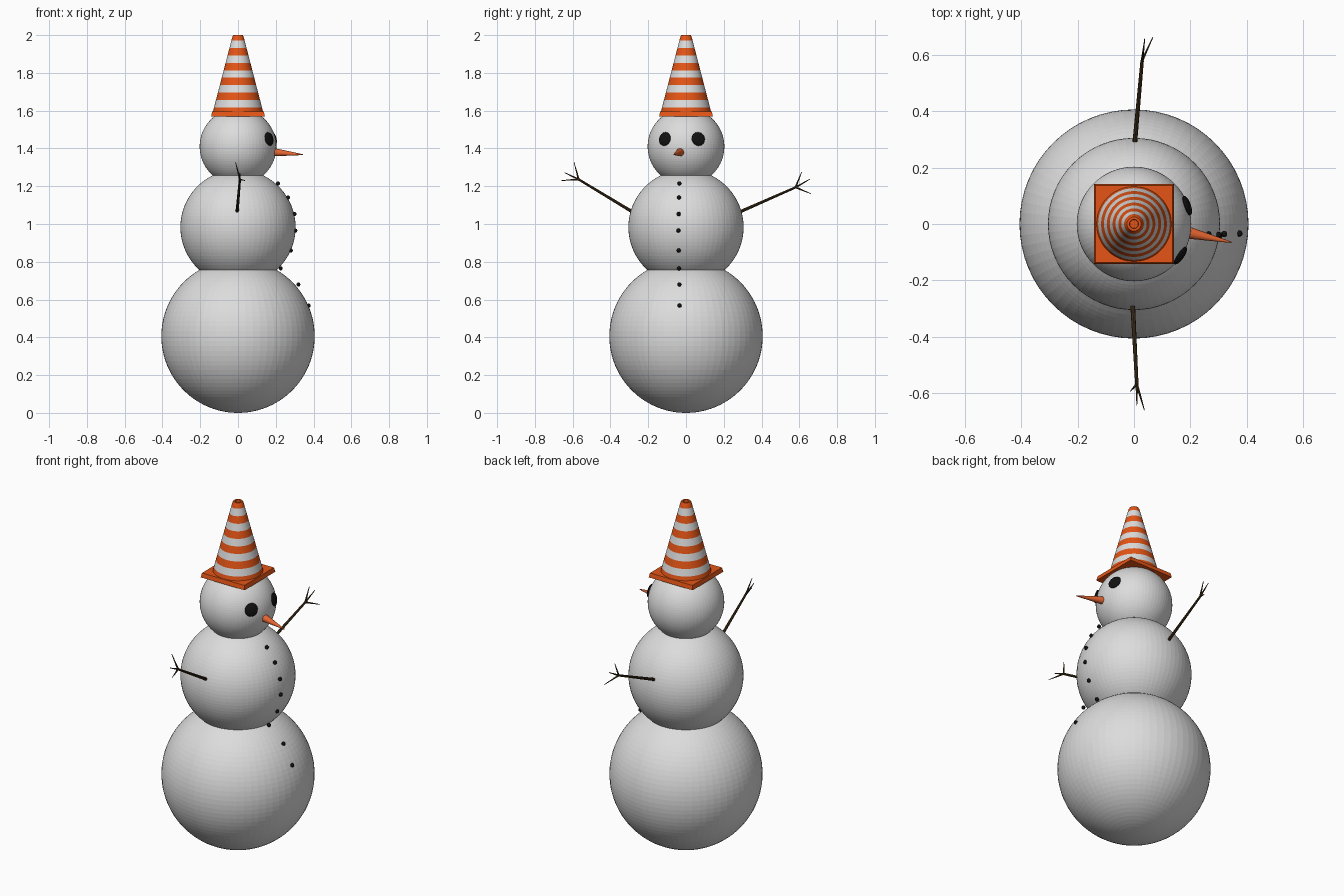
import bpy, bmesh, math
from mathutils import Vector

if "Cube" in bpy.data.objects:
    bpy.data.objects.remove(bpy.data.objects["Cube"])


def material(name, rgb):
    m = bpy.data.materials.new(name)
    m.diffuse_color = (*rgb, 1)
    m.use_nodes = True
    m.node_tree.nodes["Principled BSDF"].inputs["Base Color"].default_value = m.diffuse_color
    return m


SNOW = material("snow", (0.72, 0.72, 0.72))
WHITE = material("white stripe", (0.72, 0.72, 0.72))
ORANGE = material("cone orange", (0.78, 0.09, 0.008))
CARROT = material("carrot", (0.78, 0.13, 0.03))
COAL = material("coal", (0.006, 0.006, 0.006))
BARK = material("bark", (0.055, 0.03, 0.01))


def finish(name, bm, *mats, smooth=None):
    bmesh.ops.recalc_face_normals(bm, faces=bm.faces)
    me = bpy.data.meshes.new(name)
    bm.to_mesh(me)
    bm.free()
    ob = bpy.data.objects.new(name, me)
    bpy.context.collection.objects.link(ob)
    for m in mats:
        me.materials.append(m)
    if smooth:
        bpy.ops.object.select_all(action='DESELECT')
        ob.select_set(True)
        bpy.context.view_layer.objects.active = ob
        bpy.ops.object.shade_smooth_by_angle(angle=math.radians(smooth))
    return ob


def ball(name, loc, r, mat, seg=64, rings=48, squash=1.0, normal=(0, 0, 1)):
    bm = bmesh.new()
    bmesh.ops.create_uvsphere(bm, u_segments=seg, v_segments=rings, radius=r)
    bmesh.ops.scale(bm, vec=(1, 1, squash), verts=bm.verts)
    rot = Vector(normal).to_track_quat('Z', 'Y').to_matrix()
    bmesh.ops.rotate(bm, matrix=rot, verts=bm.verts)
    bmesh.ops.translate(bm, vec=loc, verts=bm.verts)
    return finish(name, bm, mat)


def taper(bm, a, b, r1, r2, seg=8):
    a, b = Vector(a), Vector(b)
    d = b - a
    vs = bmesh.ops.create_cone(bm, cap_ends=True, segments=seg, radius1=r1,
                               radius2=r2, depth=d.length)['verts']
    bmesh.ops.rotate(bm, matrix=d.to_track_quat('Z', 'Y').to_matrix(), verts=vs)
    bmesh.ops.translate(bm, vec=(a + b) / 2, verts=vs)


# Snowballs
ball("lower_body", (0, 0, 0.406), 0.406, SNOW)
ball("upper_body", (0, 0, 0.983), 0.305, SNOW)
HEAD = Vector((0, 0, 1.41))
ball("head", HEAD, 0.203, SNOW)

# Flat coal eyes set on the head surface
for name, y in (("left_eye", 0.065), ("right_eye", -0.112)):
    n = Vector((math.sqrt(0.203**2 - y * y - 0.04**2), y, 0.04))
    ball(name, HEAD + n, 0.037, COAL, 16, 8, 0.32, n)

# Coal buttons down the front
for i, (x, z) in enumerate([(0.212, 1.215), (0.265, 1.14), (0.299, 1.053),
                            (0.304, 0.965), (0.28, 0.86), (0.226, 0.765),
                            (0.32, 0.68), (0.374, 0.568)]):
    y = -0.04 + 0.006 * abs(i - 3) / 4
    ball(f"button_{i + 1}", (x, y, z), 0.011, COAL, 10, 6)

# Carrot nose
bm = bmesh.new()
taper(bm, (0.18, -0.028, 1.381), (0.345, -0.065, 1.367), 0.023, 0.002, 16)
finish("nose", bm, CARROT, smooth=40)

# Stick arms: shoulder, fork, then twig tips
arms = {
    "left_arm": [(0.002, 0.28, 1.062), (0.029, 0.58, 1.194),
                 (0.033, 0.612, 1.275), (0.038, 0.657, 1.238), (0.067, 0.662, 1.16)],
    "right_arm": [(-0.005, -0.28, 1.062), (0.01, -0.568, 1.236),
                  (-0.013, -0.593, 1.327), (0.01, -0.643, 1.272), (0.037, -0.66, 1.23)],
}
for name, (shoulder, fork, *tips) in arms.items():
    bm = bmesh.new()
    taper(bm, shoulder, fork, 0.0085, 0.006)
    for tip in tips:
        taper(bm, fork, tip, 0.0055, 0.0015, 6)
    finish(name, bm, BARK, smooth=40)

# Traffic cone hat: square base with sloping edge
bm = bmesh.new()
bmesh.ops.create_cube(bm, size=1)
for v in bm.verts:
    h = 0.142 if v.co.z < 0 else 0.137
    v.co = (math.copysign(h, v.co.x), math.copysign(h, v.co.y),
            1.57 if v.co.z < 0 else 1.595)
finish("hat_base", bm, ORANGE)

# Striped cone, lathed with one ring per stripe edge and a hollow tip
bands = [1.971 - 0.0393 * i for i in range(10)]
profile = [(0.0, 1.975), (0.015, 1.975), (0.016, 2.0), (0.025, 2.0), (0.03, 1.99)]
profile += [(0.035 + 0.26 * (1.971 - z), z) for z in bands + [1.59]]
SEG = 48
bm = bmesh.new()
rings = [[bm.verts.new((r * math.cos(2 * math.pi * k / SEG),
                        r * math.sin(2 * math.pi * k / SEG), z))
          for k in range(SEG)] for r, z in profile[1:]]
bm.faces.new(rings[0])
for i in range(len(rings) - 1):
    for k in range(SEG):
        j = (k + 1) % SEG
        f = bm.faces.new((rings[i][k], rings[i][j], rings[i + 1][j], rings[i + 1][k]))
        f.material_index = 1 if i >= 4 and i % 2 == 0 and i < len(rings) - 2 else 0
finish("hat_cone", bm, ORANGE, WHITE, smooth=30)
